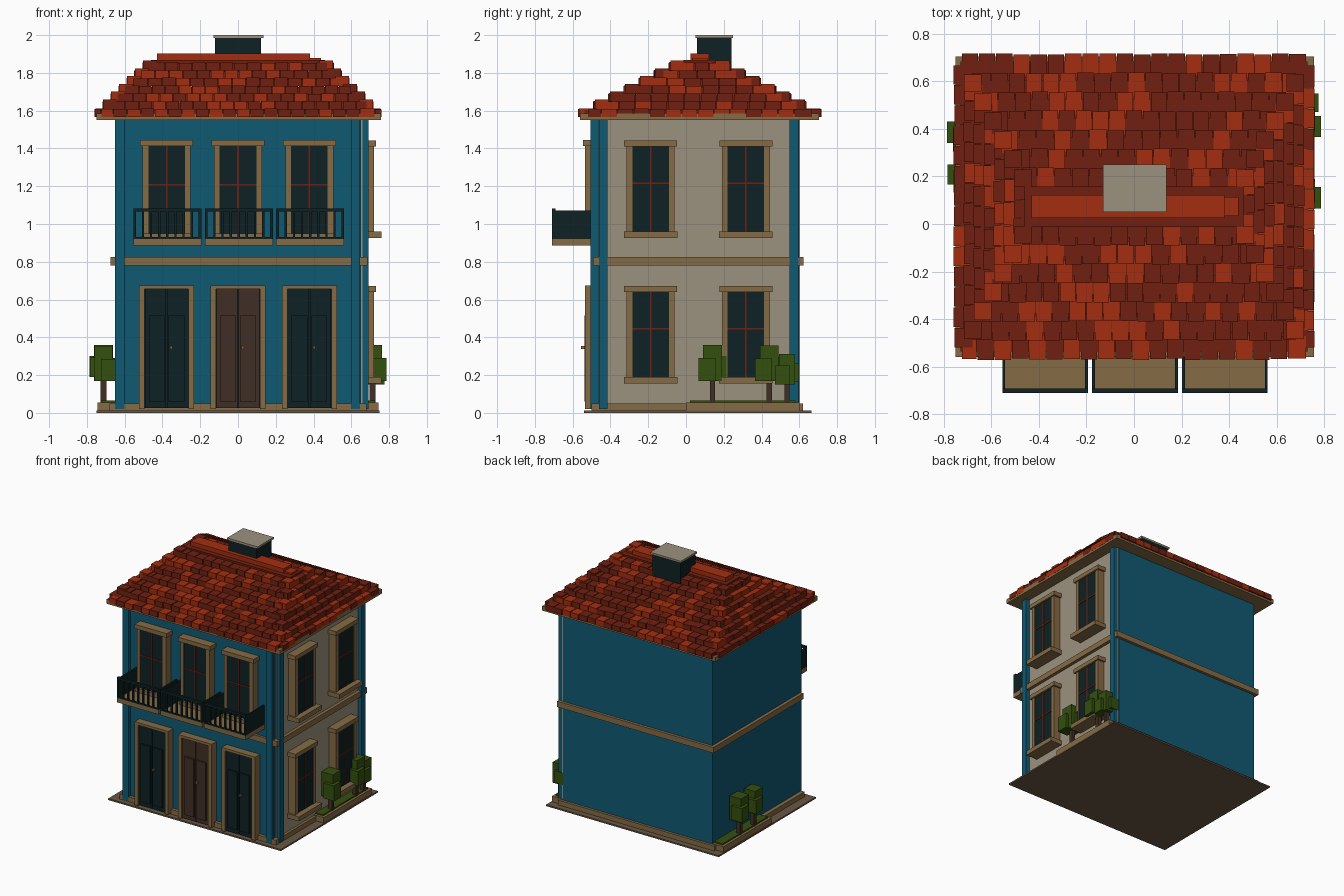
import bpy, bmesh, random
from mathutils import Vector

random.seed(4)
cube = bpy.data.objects.get("Cube")
if cube:
    bpy.data.objects.remove(cube)


def make_material(name, red, green, blue):
    mat = bpy.data.materials.new(name)
    mat.use_nodes = True
    color = (red, green, blue, 1)
    mat.diffuse_color = color
    shader = next(n for n in mat.node_tree.nodes if n.type == 'BSDF_PRINCIPLED')
    shader.inputs["Base Color"].default_value = color
    return mat


BLUE = make_material("blue paint", 0.005, 0.10, 0.17)
BEIGE = make_material("beige plaster", 0.33, 0.285, 0.205)
TAN = make_material("tan trim", 0.235, 0.145, 0.06)
DARK = make_material("dark teal", 0.0045, 0.015, 0.017)
BROWN = make_material("brown wood", 0.051, 0.028, 0.019)
RED = make_material("bright tile", 0.37, 0.027, 0.005)
MAROON = make_material("dark tile", 0.16, 0.0145, 0.005)
GREEN = make_material("leaf green", 0.034, 0.08, 0.0045)
STONE = make_material("paving stone", 0.14, 0.095, 0.058)


class Part:
    """One object gathered from boxes given as (low, high) ranges per axis."""

    def __init__(self, name):
        self.name, self.bm, self.mats = name, bmesh.new(), []

    def box(self, mat, xs, ys, zs):
        if mat not in self.mats:
            self.mats.append(mat)
        low, high = (Vector(c) for c in zip(xs, ys, zs))
        made = bmesh.ops.create_cube(self.bm, size=1)["verts"]
        for v in made:
            v.co = (low + high) / 2 + v.co * (high - low)
        for face in {f for v in made for f in v.link_faces}:
            face.material_index = self.mats.index(mat)

    def finish(self):
        mesh = bpy.data.meshes.new(self.name)
        bmesh.ops.recalc_face_normals(self.bm, faces=self.bm.faces)
        self.bm.to_mesh(mesh)
        self.bm.free()
        for mat in self.mats:
            mesh.materials.append(mat)
        obj = bpy.data.objects.new(self.name, mesh)
        bpy.context.scene.collection.objects.link(obj)


def single(name, mat, xs, ys, zs):
    part = Part(name)
    part.box(mat, xs, ys, zs)
    part.finish()


def around(center, half):
    return (center - half, center + half)


FRONT, SIDE, BACK = -0.475, 0.66, 0.6
EAVE = 1.56

# Ground, walls and bands
single("paving", STONE, (-0.75, 0.75), (-0.54, 0.665), (0, 0.012))
single("plinth", TAN, (-0.68, 0.68), (-0.5, 0.62), (0.012, 0.05))
single("house_walls", BLUE, (-0.65, 0.65), (FRONT, BACK), (0.012, EAVE))
single("plaster_side_wall", BEIGE, (0.64, SIDE), (-0.463, 0.598), (0.012, EAVE))
single("belt_course", TAN, (-0.675, 0.685), (-0.493, 0.622), (0.78, 0.825))
single("eave_slab", TAN, (-0.75, 0.757), (-0.56, 0.705), (1.55, 1.585))

pilasters = Part("corner_pilasters")
for x in (-0.625, 0.622):
    pilasters.box(BLUE, around(x, 0.025), (-0.505, -0.463), (0.02, EAVE))
for y in (-0.438, 0.572):
    pilasters.box(BLUE, (0.64, 0.69), around(y, 0.023), (0.02, EAVE))
pilasters.finish()


# Fittings use wall coordinates: along the wall, outward, and up
def on_wall(part, front, mat, along, out, up):
    if front:
        part.box(mat, along, (FRONT - out, FRONT + 0.01), up)
    else:
        part.box(mat, (SIDE - 0.01, SIDE + out), along, up)


def window(name, front, u, bottom, top):
    part = Part(name)

    def add(mat, along, out, up):
        on_wall(part, front, mat, along, out, up)

    add(DARK, around(u, 0.1), 0.055, (bottom, top))
    for sign in (-1, 1):
        add(TAN, around(u + sign * 0.112, 0.015), 0.06, (bottom, top))
    add(TAN, around(u, 0.14), 0.07, (top, top + 0.033))
    if front:
        add(TAN, around(u, 0.127), 0.075, (bottom - 0.03, bottom + 0.01))
    else:
        add(TAN, around(u, 0.142), 0.1, (bottom - 0.035, bottom))
    # Glazing bars
    add(MAROON, around(u, 0.004), 0.059, (bottom, top))
    middle = bottom + (top - bottom) * 0.57
    add(MAROON, around(u, 0.1), 0.059, around(middle, 0.004))
    part.finish()


def door(name, u, mat):
    part = Part(name)

    def add(mat, along, out, up):
        on_wall(part, True, mat, along, out, up)

    for sign in (-1, 1):
        add(TAN, around(u + sign * 0.131, 0.015), 0.06, (0.02, 0.675))
        add(mat, around(u + sign * 0.059, 0.056), 0.05, (0.025, 0.655))
        add(mat, around(u + sign * 0.052, 0.042), 0.062, (0.06, 0.515))
    add(DARK, around(u, 0.116), 0.04, (0.025, 0.655))
    add(TAN, around(u, 0.146), 0.06, (0.655, 0.675))
    add(TAN, around(u + 0.025, 0.006), 0.08, around(0.345, 0.008))
    part.finish()


def balcony(name, u):
    part = Part(name)
    edge, half = -0.71, 0.18
    part.box(TAN, around(u, half), (edge, FRONT), (0.885, 0.92))
    for sign in (-1, 1):
        part.box(DARK, around(u + sign * (half - 0.006), 0.006), (edge, FRONT), (0.92, 1.072))
    part.box(DARK, around(u, half), (edge, edge + 0.018), (1.065, 1.083))
    part.box(DARK, around(u, half), (edge, edge + 0.012), (0.92, 0.93))
    count = 9
    for i in range(count):
        x = u + (2 * i / (count - 1) - 1) * (half - 0.008)
        part.box(DARK, around(x, 0.006), (edge, edge + 0.014), (0.92, 1.07))
    part.finish()


for label, u, mat in (("right", -0.378, DARK), ("middle", 0, BROWN), ("left", 0.378, DARK)):
    window("front_window_" + label, True, u, 0.94, 1.412)
    door("door_" + label, u, mat)
    balcony("balcony_" + label, u + 0.004)
for label, u in (("front", -0.187), ("back", 0.317)):
    window("upper_side_window_" + label, False, u, 0.96, 1.41)
    window("lower_side_window_" + label, False, u, 0.19, 0.64)


# Roof: stepped courses of tiles over solid layers
ROOF_Y, RISE = 0.073, 0.041
tiles, layers, hips = Part("roof_tiles"), Part("roof_layers"), Part("hip_tiles")


def tile_strip(length, width, place):
    count = max(1, round(2 * length / width))
    step = 2 * length / count
    shift = random.uniform(-0.2, 0.2) * step
    for i in range(count):
        start = -length + i * step + (shift if i else 0)
        end = -length + (i + 1) * step + (shift if i < count - 1 else 0)
        mat = random.choice((RED, MAROON, MAROON))
        place(mat, (start + 0.002, end - 0.002), random.uniform(0, 0.006))


for row in range(7):
    hx, hy = 0.76 - 0.042 * row, 0.645 - 0.08 * row
    low = EAVE + 0.006 + RISE * row
    high = low + RISE
    layers.box(MAROON, around(0, hx - 0.03), around(ROOF_Y, hy - 0.035), (low, high - 0.004))
    for sign in (-1, 1):
        def slope_tile(mat, along, lift):
            ys = sorted((ROOF_Y + sign * (hy - 0.1), ROOF_Y + sign * (hy - lift)))
            tiles.box(mat, along, ys, (low, high + lift * 0.6))

        def end_tile(mat, along, lift):
            xs = sorted((sign * (hx - 0.08), sign * (hx - lift)))
            tiles.box(mat, xs, [ROOF_Y + a for a in along], (low, high + lift * 0.6))

        tile_strip(hx - 0.035, 0.072, slope_tile)
        tile_strip(hy - 0.05, 0.088, end_tile)
        # Hip tiles climb each corner
        if row:
            for side in (-1, 1):
                hips.box(random.choice((RED, MAROON)), around(sign * (hx - 0.04), 0.036),
                         around(ROOF_Y + side * (hy - 0.045), 0.036), (low, high + 0.012))
for part in (tiles, layers, hips):
    part.finish()

ridge = Part("roof_ridge")
ridge.box(MAROON, around(0, 0.46), around(ROOF_Y, 0.085), (1.84, 1.868))
ridge.box(RED, (-0.43, 0.44), around(ROOF_Y, 0.04), (1.85, 1.88))
ridge.box(RED, (-0.43, 0.38), around(ROOF_Y, 0.048), (1.86, 1.902))
ridge.finish()

single("chimney", DARK, around(0, 0.122), (0.057, 0.24), (1.7, 1.985))
single("chimney_cap", BEIGE, around(0.003, 0.133), (0.05, 0.25), (1.985, 2))


# Planters and blocky trees
def tree(name, x, y, base, size):
    part = Part(name)
    part.box(BROWN, around(x, 0.016), around(y, 0.014), (0.05, base + 0.05))
    for dx, dy, half, low, high in ((0, 0, 0.05, 0, 0.19), (-0.03, 0.03, 0.045, 0.02, 0.13),
                                    (0.03, -0.03, 0.045, 0, 0.12)):
        part.box(GREEN, around(x + dx * size, half * size),
                 around(y + dy * size, half * size), (base + low * size, base + high * size))
    part.finish()


for label, sign, spots in (("left", 1, ((0.14, 1), (0.44, 0.98), (0.535, 0.85))),
                           ("right", -1, ((0.18, 0.95), (0.355, 1)))):
    xs = sorted((sign * 0.64, sign * 0.745))
    single("planter_" + label, TAN, xs, (0, BACK), (0.012, 0.055))
    xs = sorted((sign * 0.64, sign * 0.725))
    single("planter_grass_" + label, GREEN, xs, (0.02, BACK - 0.02), (0.05, 0.065))
    for i, (y, size) in enumerate(spots):
        tree(f"tree_{label}_{i}", sign * 0.712, y, 0.17 if size > 0.9 else 0.15, size)
